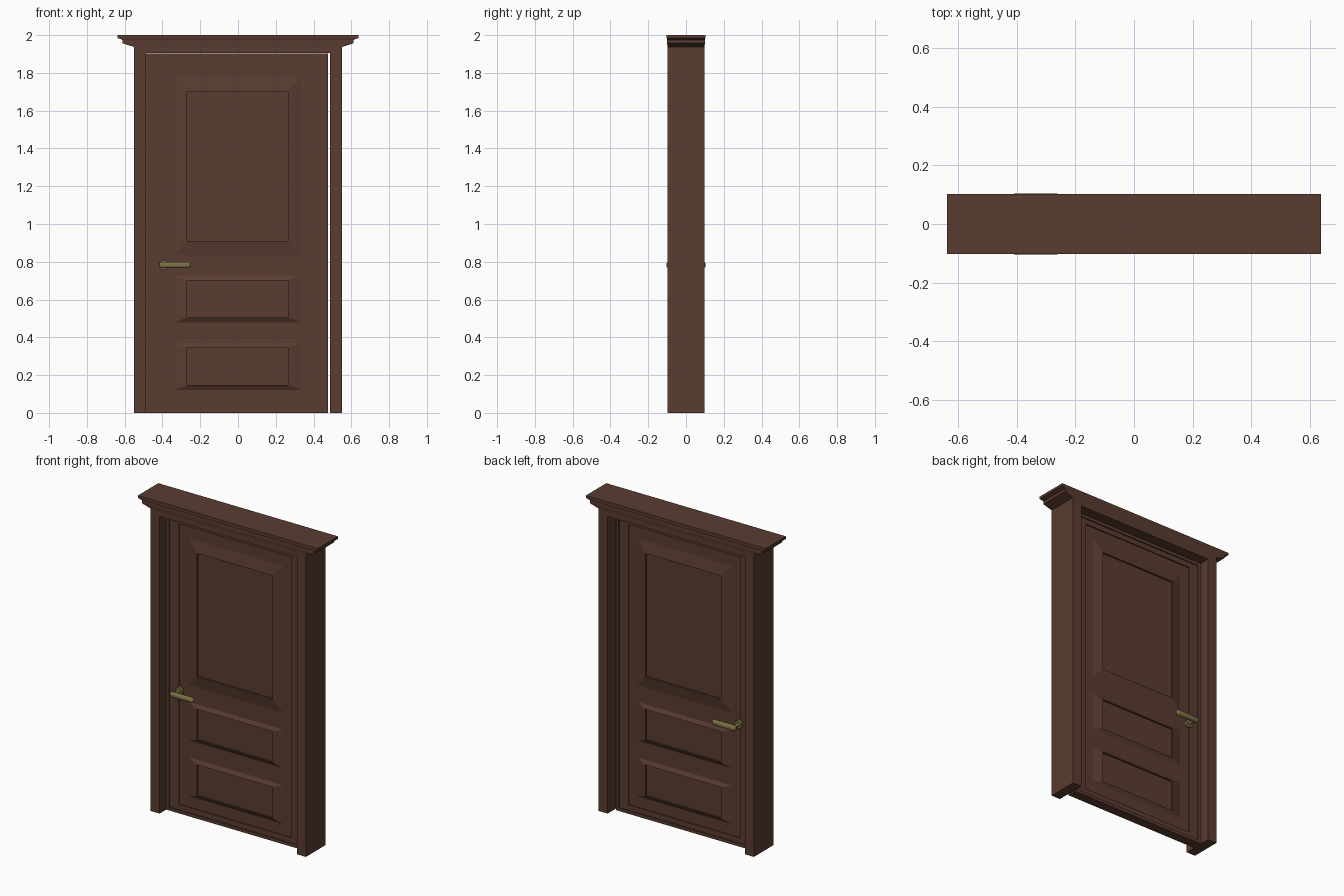
import bpy, bmesh, math
from mathutils import Matrix

if "Cube" in bpy.data.objects:
    bpy.data.objects.remove(bpy.data.objects["Cube"])


def material(name, rgb):
    m = bpy.data.materials.new(name)
    m.diffuse_color = (*rgb, 1)
    m.use_nodes = True
    m.node_tree.nodes["Principled BSDF"].inputs["Base Color"].default_value = m.diffuse_color
    return m


WOOD = material("dark_wood", (0.1, 0.045, 0.03))
BRASS = material("brass", (0.21, 0.17, 0.06))


def finish(bm, name, mat, mirror=None):
    me = bpy.data.meshes.new(name)
    bm.to_mesh(me)
    bm.free()
    me.materials.append(mat)
    ob = bpy.data.objects.new(name, me)
    bpy.context.collection.objects.link(ob)
    if mirror is not None:
        mod = ob.modifiers.new("mirror", 'MIRROR')
        mod.use_axis = [i == mirror for i in range(3)]
    return ob


def loft(name, sections, mirror=None, base=True):
    """Bridge four-cornered sections in order and cap the ends."""
    bm = bmesh.new()
    rings = [[bm.verts.new(p) for p in s] for s in sections]
    for a, b in zip(rings, rings[1:]):
        for i in range(4):
            j = (i + 1) % 4
            bm.faces.new((a[i], a[j], b[j], b[i]))
    bm.faces.new(rings[-1])
    if base:
        bm.faces.new(rings[0][::-1])
    return finish(bm, name, WOOD, mirror)


def flat(x0, x1, hy, z):
    return [(x0, -hy, z), (x1, -hy, z), (x1, hy, z), (x0, hy, z)]


def upright(x0, x1, z0, z1, d):
    return [(x0, -d, z0), (x1, -d, z0), (x1, -d, z1), (x0, -d, z1)]


# frame: two jambs and the head
HY = 0.098
loft("jambs", [flat(0.487, 0.55, HY, 0), flat(0.487, 0.55, HY, 1.937)], mirror=0)
loft("head", [flat(-0.487, 0.487, HY, 1.904), flat(-0.487, 0.487, HY, 1.937)])

# cornice with stepped moulding
steps = [(0.55, 0.098, 1.937), (0.612, 0.1, 1.957), (0.612, 0.1, 1.975),
         (0.637, 0.103, 1.984), (0.637, 0.103, 2.0)]
loft("cornice", [flat(-x, x, y, z) for x, y, z in steps])

# door leaf: outer rim stepping down to the field, same on both sides
L, R, T = -0.487, 0.476, 1.903
leaf = [(0, 0, 0.0), (0, 0, 0.031), (0.02, 0.02, 0.031), (0.02, 0.02, 0.024),
        (0.084, 0.053, 0.024), (0.084, 0.053, 0.017)]
loft("door_leaf", [upright(L + a, R - a, b, T - b, d) for a, b, d in leaf],
     mirror=1, base=False)

# bevelled panels with a sunk centre
for name, z0, z1, m in (("upper_panel", 0.83, 1.78, 0.078),
                        ("middle_panel", 0.478, 0.728, 0.026),
                        ("lower_panel", 0.12, 0.372, 0.026)):
    prof = [(0, 0.016), (1, 0.031), (1.02, 0.031), (1.02, 0.02)]
    loft(name, [upright(-0.342 + 0.07 * k, 0.337 - 0.07 * k, z0 + m * k, z1 - m * k, d)
                for k, d in prof], mirror=1, base=False)


# handles on both sides: rose, stem and lever
def disc(name, x, z, r, y0, y1):
    bm = bmesh.new()
    mat = Matrix.Translation((x, (y0 + y1) / 2, z)) @ Matrix.Rotation(math.pi / 2, 4, 'X')
    bmesh.ops.create_cone(bm, cap_ends=True, segments=20, radius1=r, radius2=r,
                          depth=abs(y1 - y0), matrix=mat)
    return finish(bm, name, BRASS, mirror=1)


parts = [disc("handle_rose", -0.395, 0.783, 0.025, -0.038, -0.022),
         disc("handle_stem", -0.395, 0.783, 0.011, -0.09, -0.03)]
bm = bmesh.new()
bmesh.ops.create_cube(bm, size=1, matrix=Matrix.Translation((-0.334, -0.09, 0.783))
                      @ Matrix.Diagonal((0.166, 0.028, 0.034, 1)))
bmesh.ops.bevel(bm, geom=bm.edges[:], offset=0.0125, segments=3, profile=0.5,
                affect='EDGES')
parts.append(finish(bm, "handle_lever", BRASS, mirror=1))

for ob in parts:
    bpy.ops.object.select_all(action='DESELECT')
    ob.select_set(True)
    bpy.context.view_layer.objects.active = ob
    bpy.ops.object.shade_smooth_by_angle(angle=math.radians(40))
